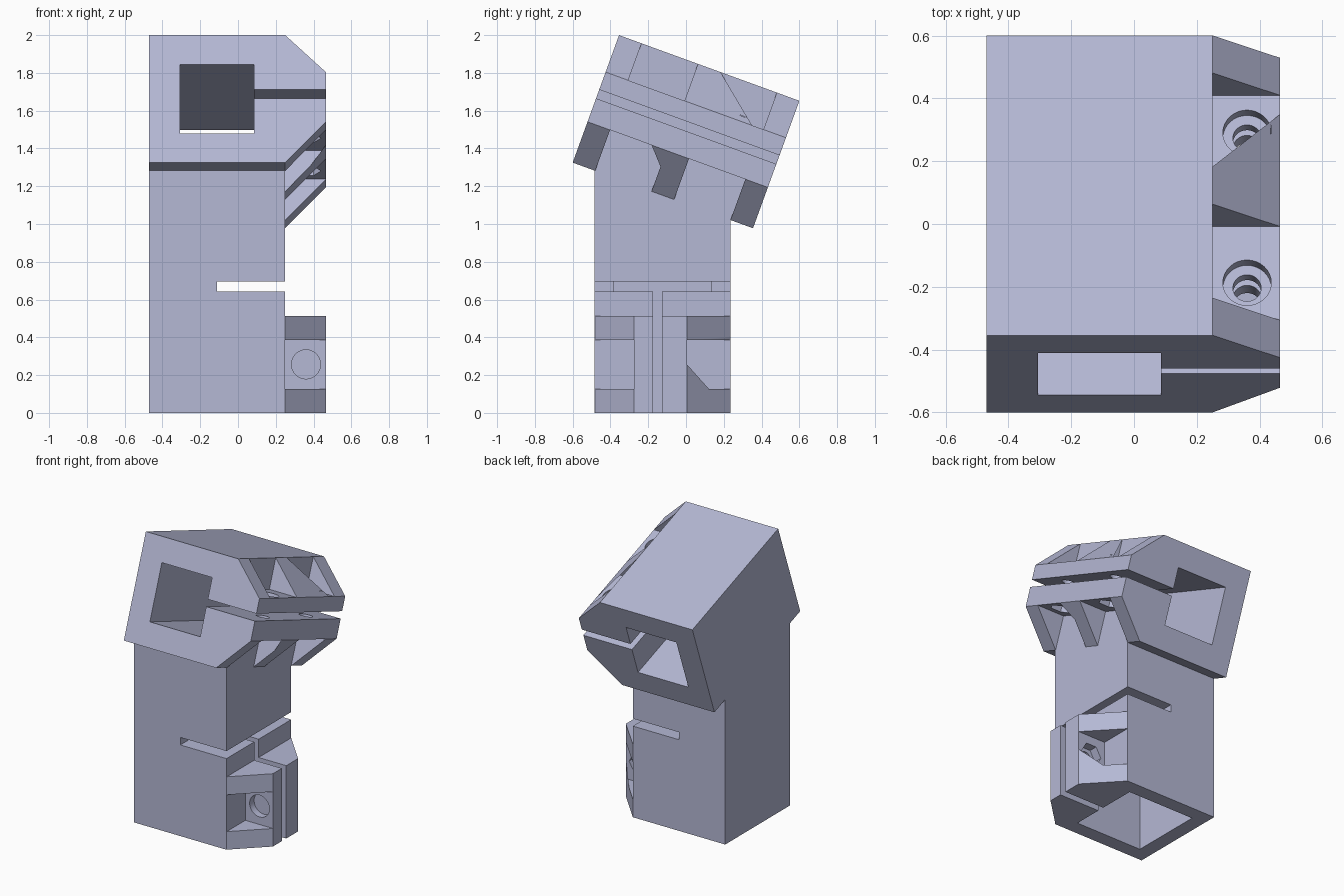
import bpy, bmesh, math
from mathutils import Matrix

if "Cube" in bpy.data.objects:
    bpy.data.objects.remove(bpy.data.objects["Cube"])

mat = bpy.data.materials.new("lavender_grey")
mat.diffuse_color = (0.46, 0.48, 0.66, 1)
mat.use_nodes = True
mat.node_tree.nodes["Principled BSDF"].inputs["Base Color"].default_value = mat.diffuse_color

# Clamp frame: x across, u along the tube, w towards the screw heads
HEAD = Matrix.Translation((0, -0.6, 1.325)) @ Matrix.Rotation(math.radians(-20), 4, 'X')
FOOT = Matrix.Translation((0, 0.235, 0)) @ Matrix.Rotation(math.radians(90), 4, 'X')
X0, X1, X2, H = -0.47, 0.25, 0.465, 0.718
EAR_LO, SLOT_LO, SLOT_HI, EAR_HI = 0.23, 0.362, 0.411, 0.51
RIB = 0.127


def solid(name, points, matrix, move):
    """Closed prism: a planar outline pushed along a vector, then placed."""
    bm = bmesh.new()
    face = bm.faces.new([bm.verts.new(p) for p in points])
    top = bmesh.ops.extrude_face_region(bm, geom=[face])["geom"]
    bmesh.ops.translate(bm, vec=move, verts=[v for v in top if isinstance(v, bmesh.types.BMVert)])
    bmesh.ops.recalc_face_normals(bm, faces=bm.faces)
    bm.transform(matrix)
    me = bpy.data.meshes.new(name)
    bm.to_mesh(me)
    bm.free()
    me.materials.append(mat)
    ob = bpy.data.objects.new(name, me)
    bpy.context.collection.objects.link(ob)
    return ob


def box(x, u, w, matrix=Matrix()):
    pts = [(x[0], u[0], w[0]), (x[1], u[0], w[0]), (x[1], u[1], w[0]), (x[0], u[1], w[0])]
    return solid("cutter", pts, matrix, (0, 0, w[1] - w[0]))


def bore(x, u, w, r, n, matrix):
    pts = [(x + r * math.cos(2 * math.pi * i / n), u + r * math.sin(2 * math.pi * i / n), w[0])
           for i in range(n)]
    return solid("cutter", pts, matrix, (0, 0, w[1] - w[0]))


def combine(ob, other, op='DIFFERENCE'):
    mod = ob.modifiers.new("bool", 'BOOLEAN')
    mod.operation, mod.object, mod.solver = op, other, 'EXACT'
    bpy.context.view_layer.objects.active = ob
    bpy.ops.object.modifier_apply(modifier=mod.name)
    bpy.data.objects.remove(other)


def clamp_body(name, matrix, length, rib_starts):
    """Tube block with tapered ears, hollowed between the ribs."""
    outline = [(X0, 0), (X1, 0), (X2, EAR_LO), (X2, EAR_HI), (X1, H), (X0, H)]
    ob = solid(name, [(x, 0, w) for x, w in outline], matrix, (0, length, 0))
    for a, b in zip(rib_starts, rib_starts[1:]):
        for w in ((-0.2, EAR_LO), (EAR_HI, H + 0.2)):
            combine(ob, box((X1, 0.6), (a + RIB, b), w, matrix))
    return ob


def clamp_cuts(ob, matrix, bore_u, wall, screws):
    """Square tube socket, clamping slot, and screw holes with nut traps."""
    combine(ob, box((X0 + wall, X1 - wall), bore_u, (wall, H - wall), matrix))
    slot_u = (-0.1, 1.2) if matrix is HEAD else (-0.1, 0.66)
    combine(ob, box((X1 - wall - 0.03, 0.6), slot_u, (SLOT_LO, SLOT_HI), matrix))
    for u in screws:
        combine(ob, bore(0.36, u, (EAR_LO - 0.05, EAR_HI + 0.05), 0.045, 32, matrix))
        combine(ob, bore(0.36, u, (EAR_HI - 0.05, EAR_HI + 0.03), 0.077, 32, matrix))
        combine(ob, bore(0.36, u, (EAR_LO - 0.03, EAR_LO + 0.06), 0.08, 6, matrix))


# Upright post, its slanted top sunk into the floor of the tilted head
def slant(y):
    return 1.325 + 0.085 - (y + 0.6) * math.tan(math.radians(20))


post = solid("angled_tube_clamp",
             [(X0, -0.485, 0), (X0, 0.235, 0), (X0, 0.235, slant(0.235)), (X0, -0.485, slant(-0.485))],
             Matrix(), (X1 - X0, 0, 0))

# Foot clamp: two ribs and one screw
foot = clamp_body("foot_clamp", FOOT, 0.513, [0, 0.513 - RIB])
combine(post, foot, 'UNION')
clamp_cuts(post, FOOT, (-0.1, 0.695), 0.1, [0.257])

# Relief cut that frees the foot clamp from the post
combine(post, box((-0.11, 0.4), (-0.7, 0.5), (0.642, 0.695)))

# Tilted head clamp: three ribs and two screws
L = 1.016
head = clamp_body("head_clamp", HEAD, L, [0, (L - RIB) / 2, L - RIB])
clamp_cuts(head, HEAD, (-0.1, L + 0.1), 0.164, [L / 4, L * 3 / 4])
combine(post, head, 'UNION')

# Smooth bores, crisp edges elsewhere
bpy.ops.object.select_all(action='DESELECT')
post.select_set(True)
bpy.context.view_layer.objects.active = post
bpy.ops.object.shade_smooth_by_angle(angle=math.radians(20))
